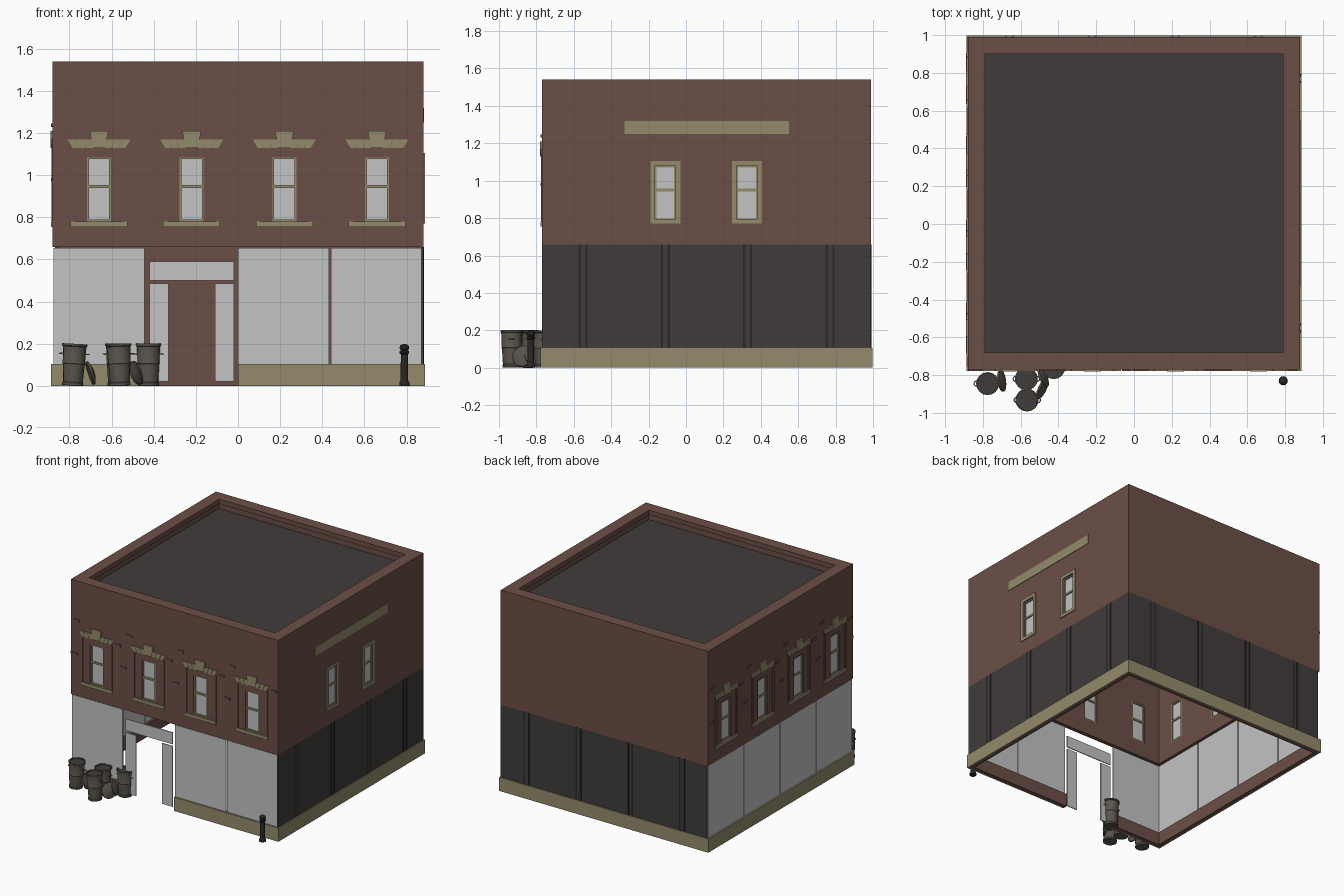
import bpy, bmesh, math
from mathutils import Matrix, Vector

cube = bpy.data.objects.get("Cube")
if cube:
    bpy.data.objects.remove(cube, do_unlink=True)


def material(name, hexcode):
    srgb = [int(hexcode[i:i + 2], 16) / 255 for i in (0, 2, 4)]
    col = [c / 12.92 if c < 0.04 else ((c + 0.055) / 1.055) ** 2.4 for c in srgb] + [1]
    m = bpy.data.materials.new(name)
    m.use_nodes = True
    m.diffuse_color = col
    m.node_tree.nodes["Principled BSDF"].inputs["Base Color"].default_value = col
    return m


BRICK = material("red_brown_brick", "6c4f47")
STONE = material("khaki_stone", "948b6c")
DARK = material("charcoal", "413c3b")
LINE = material("dark_trim", "2b2827")
GLASS = material("pale_glass", "c3c3c3")
METAL = material("worn_metal", "5a554c")

# Each wall is drawn flat (u across, z up, d outward) then turned onto its side
H = 0.88
SIDES = {"front": 0, "right_hand": 90, "back": 180, "left_hand": -90}


def to_side(side):
    return Matrix.Translation((0, 0.11, 0)) @ Matrix.Rotation(math.radians(SIDES[side]), 4, 'Z')


def finish(name, bm, mat, matrix):
    bmesh.ops.recalc_face_normals(bm, faces=bm.faces)
    bm.transform(matrix)
    me = bpy.data.meshes.new(name)
    bm.to_mesh(me)
    bm.free()
    me.materials.append(mat)
    ob = bpy.data.objects.new(name, me)
    bpy.context.collection.objects.link(ob)
    return ob


def prisms(side, name, mat, polys, d0, d1):
    bm = bmesh.new()
    for poly in polys:
        inner = [bm.verts.new((u, -H - d0, z)) for u, z in poly]
        outer = [bm.verts.new((u, -H - d1, z)) for u, z in poly]
        bm.faces.new(inner)
        bm.faces.new(outer)
        for i in range(len(poly)):
            j = (i + 1) % len(poly)
            bm.faces.new((inner[i], inner[j], outer[j], outer[i]))
    return finish(side + "_" + name, bm, mat, to_side(side))


def rect(u0, u1, z0, z1):
    return [(u0, z0), (u1, z0), (u1, z1), (u0, z1)]


def ring(u0, u1, z0, z1, w):
    return [rect(u0, u0 + w, z0, z1), rect(u1 - w, u1, z0, z1),
            rect(u0 + w, u1 - w, z0, z0 + w), rect(u0 + w, u1 - w, z1 - w, z1)]


def wall(side, holes):
    """Brick wall with window openings left out of a grid, then thickened."""
    t = 0.03
    us = sorted({-H, H - t} | {u for h in holes for u in h[:2]})
    zs = sorted({0.66, 1.54} | {z for h in holes for z in h[2:]})
    bm = bmesh.new()
    for a, b in zip(us, us[1:]):
        for c, d in zip(zs, zs[1:]):
            mu, mz = (a + b) / 2, (c + d) / 2
            if not any(h[0] < mu < h[1] and h[2] < mz < h[3] for h in holes):
                bm.faces.new([bm.verts.new((u, -H, z)) for u, z in rect(a, b, c, d)])
    bmesh.ops.remove_doubles(bm, verts=bm.verts, dist=1e-5)
    res = bmesh.ops.extrude_face_region(bm, geom=bm.faces[:], use_keep_orig=True)
    moved = [g for g in res["geom"] if isinstance(g, bmesh.types.BMVert)]
    bmesh.ops.translate(bm, verts=moved, vec=(0, t, 0))
    finish(side + "_brick_wall", bm, BRICK, to_side(side))


def sash(side, n, c, z0, z1, hw):
    bars = ring(c - hw, c + hw, z0, z1, 0.009)
    mid = (z0 + z1) / 2 + 0.015
    bars.append(rect(c - hw + 0.009, c + hw - 0.009, mid - 0.007, mid + 0.007))
    prisms(side, f"window_sash_{n}", STONE, bars, -0.028, -0.006)
    prisms(side, f"window_glass_{n}", GLASS, [rect(c - hw, c + hw, z0, z1)], -0.02, -0.014)


def ornate_window(side, n, c):
    sash(side, n, c, 0.78, 1.085, 0.057)
    prisms(side, f"window_sill_{n}", STONE, [rect(c - 0.135, c + 0.135, 0.755, 0.78)], 0, 0.009)
    prisms(side, f"window_piers_{n}", BRICK,
           [rect(c + s * 0.125 - 0.01, c + s * 0.125 + 0.01, 0.78, 1.13) for s in (-1, 1)], 0, 0.006)
    # splayed lintel blocks, with the keystone standing prouder
    blocks = []
    for s in (-1, 1):
        for k in range(3):
            b0, b1 = 0.029 + k * 0.033, 0.06 + k * 0.033
            t0, t1 = 0.037 + k * 0.038, 0.074 + k * 0.038
            blocks.append([(c + s * b0, 1.13), (c + s * b1, 1.13), (c + s * t1, 1.17), (c + s * t0, 1.17)])
    prisms(side, f"lintel_blocks_{n}", STONE, blocks, 0, 0.007)
    prisms(side, f"keystone_{n}", STONE,
           [[(c - 0.029, 1.13), (c + 0.029, 1.13), (c + 0.045, 1.21), (c - 0.045, 1.21)]], 0, 0.01)
    # odd bricks standing out of the wall
    odd = [(max(c - 0.21, -H), 0.98), (c - 0.165, 1.238), (c + 0.18, 1.14)]
    prisms(side, f"proud_bricks_{n}", BRICK,
           [rect(u - 0.024, u + 0.024, z - 0.008, z + 0.008) if u > -0.85
            else rect(-H, u + 0.05, z - 0.008, z + 0.008) for u, z in odd], 0, 0.007)


# Upper walls and windows
bays = [-0.66, -0.22, 0.22, 0.66]
for side in ("front", "left_hand"):
    wall(side, [(c - 0.057, c + 0.057, 0.78, 1.085) for c in bays])
    for n, c in enumerate(bays, 1):
        ornate_window(side, n, c)

plain = [-0.22, 0.216]
wall("right_hand", [(c - 0.056, c + 0.056, 0.79, 1.08) for c in plain])
for n, c in enumerate(plain, 1):
    sash("right_hand", n, c, 0.79, 1.08, 0.056)
    prisms("right_hand", f"window_surround_{n}", STONE, ring(c - 0.08, c + 0.08, 0.77, 1.105, 0.025), 0, 0.007)
prisms("right_hand", "stone_band", STONE, [rect(-0.44, 0.44, 1.25, 1.32)], 0, 0.004)
wall("back", [])

# Parapet, coping and plinth run round the building; the plinth stops at the doorway
for side in SIDES:
    prisms(side, "parapet", BRICK, [rect(-H + 0.03, H - 0.078, 1.45, 1.505)], -0.078, -0.03)
    prisms(side, "coping", BRICK, [rect(-H + 0.03, H - 0.09, 1.505, 1.54)], -0.09, -0.03)
    spans = [(-H, -0.44), (0, H)] if side == "front" else [(-H, H)]
    prisms(side, "plinth", STONE,
           [rect(a - (0.008 if a == -H else 0), b, 0, 0.105) for a, b in spans], -0.004, 0.008)
    prisms(side, "plinth_lining", BRICK,
           [rect(a, b - (0.03 if b == H else 0), 0, 0.1) for a, b in spans], -0.03, -0.004)

# Roof deck
prisms("front", "roof_deck", DARK, [rect(-0.84, 0.84, 1.44, 1.46)], -1.72, -0.04)

# Dark lower walls with paired battens
for side in ("right_hand", "back"):
    prisms(side, "lower_cladding", DARK, [rect(-H, H - 0.01, 0.1, 0.66)], -0.01, 0)
    prisms(side, "lower_lining", BRICK, [rect(-H + 0.03, H - 0.03, 0.1, 0.66)], -0.03, -0.01)
    prisms(side, "battens", LINE, [rect(c + s - 0.006, c + s + 0.006, 0.105, 0.66)
                                   for c in bays for s in (-0.018, 0.018)], 0, 0.003)

# Shop glazing and the open doorway
e = 0.874
prisms("front", "shop_glass", GLASS,
       [rect(a, b, 0.1, 0.655) for a, b in ((-e, -0.443), (0, 0.433), (0.441, e))], -0.012, -0.005)
prisms("left_hand", "shop_glass", GLASS,
       [rect(a, b, 0.1, 0.655) for a, b in ((-e, -0.444), (-0.436, -0.004), (0.004, 0.436), (0.444, e))],
       -0.012, -0.005)
prisms("front", "door_lights", GLASS,
       [rect(-0.42, -0.02, 0.5, 0.59), rect(-0.42, -0.33, 0.02, 0.485), rect(-0.11, -0.02, 0.02, 0.485)],
       -0.012, -0.005)


def lathe(name, mat, profile, matrix, segments=16):
    bm = bmesh.new()
    vs = [bm.verts.new((r, 0, z)) for r, z in profile]
    edges = [bm.edges.new(p) for p in zip(vs, vs[1:])]
    bmesh.ops.spin(bm, geom=vs + edges, cent=(0, 0, 0), axis=(0, 0, 1),
                   angle=math.tau, steps=segments, use_duplicate=False)
    bmesh.ops.remove_doubles(bm, verts=bm.verts, dist=1e-5)
    ob = finish(name, bm, mat, matrix)
    bpy.ops.object.select_all(action='DESELECT')
    ob.select_set(True)
    bpy.context.view_layer.objects.active = ob
    bpy.ops.object.shade_smooth_by_angle(angle=math.radians(30))
    return ob


# Dustbins with side handles
can = [(0, 0), (0.05, 0), (0.05, 0.012), (0.047, 0.016), (0.052, 0.1), (0.055, 0.104),
       (0.053, 0.11), (0.056, 0.185), (0.061, 0.188), (0.061, 0.198), (0.054, 0.198), (0.054, 0.185), (0, 0.185)]
bins = [(-0.785, -0.845, 3), (-0.57, -0.82, 0), (-0.56, -0.932, -2), (-0.425, -0.76, 0)]
for n, (x, y, tilt) in enumerate(bins, 1):
    place = Matrix.Translation((x, y, 0.002)) @ Matrix.Rotation(math.radians(tilt), 4, 'Y')
    lathe(f"dustbin_{n}", METAL, can, place)
    lathe(f"dustbin_inside_{n}", DARK, [(0, 0.186), (0.053, 0.186), (0.053, 0.19), (0, 0.19)], place)
    for s in (-1, 1):
        bpy.ops.mesh.primitive_torus_add(major_radius=0.014, minor_radius=0.003, major_segments=12,
                                         minor_segments=6, location=place @ Vector((s * 0.056, 0, 0.15)))
        handle = bpy.context.object
        handle.name = f"dustbin_handle_{n}_{'left' if s > 0 else 'right'}"
        handle.data.materials.append(STONE)

# Loose lids leaning on the bins
lid = [(0, 0), (0.058, 0), (0.058, 0.01), (0.05, 0.013), (0.02, 0.022), (0, 0.023)]
for n, (x, y, turn) in enumerate([(-0.705, -0.83, 8), (-0.485, -0.81, 20), (-0.49, -0.87, -25)], 1):
    place = (Matrix.Translation((x, y, 0.06)) @ Matrix.Rotation(math.radians(turn), 4, 'Z')
             @ Matrix.Rotation(math.radians(72), 4, 'Y'))
    lathe(f"dustbin_lid_{n}", METAL, lid, place)

# Bollard
post = [(0, 0), (0.024, 0), (0.024, 0.015), (0.018, 0.025), (0.017, 0.15), (0.023, 0.155),
        (0.023, 0.165), (0.016, 0.168), (0.023, 0.178), (0.021, 0.19), (0.012, 0.197), (0, 0.2)]
lathe("bollard", LINE, post, Matrix.Translation((0.79, -0.83, 0)))
